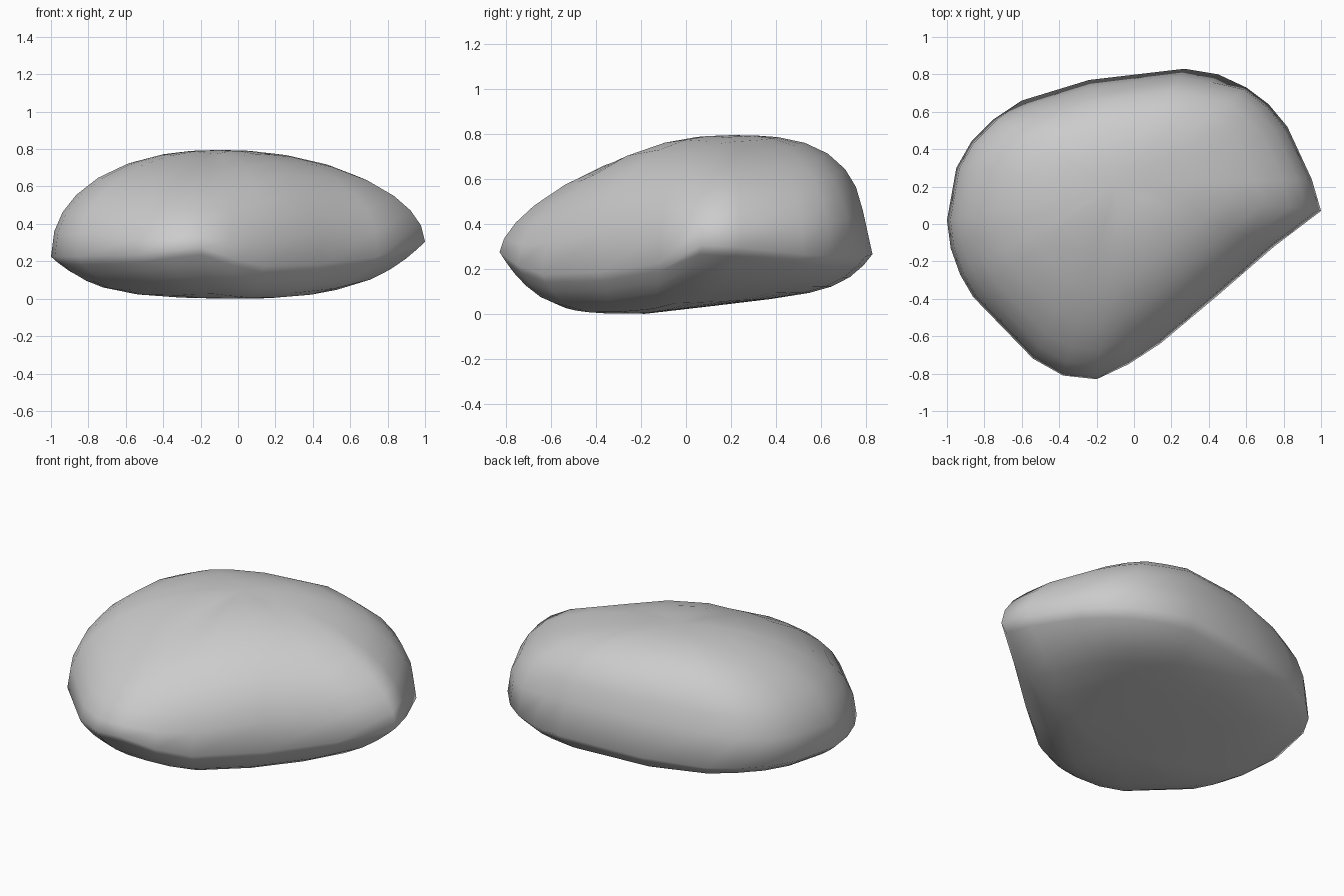
import bpy, bmesh
from mathutils import Vector

# Rim of the rock: x, y, z, roundness of the upper side, roundness of the underside
RIM = [
    (1.00, 0.07, 0.31, 1.9, 5.0), (0.95, 0.24, 0.30, 2.05, 6.0),
    (0.82, 0.52, 0.27, 2.25, 8.0), (0.72, 0.64, 0.26, 2.4, 9.0),
    (0.60, 0.73, 0.26, 2.55, 10.0), (0.45, 0.80, 0.26, 2.75, 10.0),
    (0.27, 0.83, 0.27, 2.9, 10.0), (-0.24, 0.77, 0.25, 2.9, 10.0),
    (-0.60, 0.66, 0.24, 2.7, 9.0), (-0.75, 0.56, 0.24, 2.5, 8.0),
    (-0.87, 0.44, 0.24, 2.35, 7.5), (-0.95, 0.30, 0.24, 2.3, 7.0),
    (-1.00, 0.02, 0.23, 2.2, 6.5), (-0.98, -0.13, 0.23, 2.15, 6.5),
    (-0.93, -0.27, 0.23, 2.1, 6.5), (-0.86, -0.39, 0.23, 2.1, 6.5),
    (-0.54, -0.72, 0.24, 1.8, 5.0), (-0.38, -0.81, 0.26, 1.65, 4.2),
    (-0.20, -0.83, 0.28, 1.6, 4.0), (-0.03, -0.75, 0.22, 1.8, 4.5),
    (0.14, -0.64, 0.18, 2.1, 5.5), (0.45, -0.38, 0.19, 2.4, 6.0),
    (0.75, -0.12, 0.23, 2.2, 5.5),
]
TOP = Vector((-0.10, 0.20, 0.80))
BOTTOM = Vector((-0.05, -0.18, 0.005))

bm = bmesh.new()


def ring(t, upper):
    """One loop of points at fraction t between a pole and the rim."""
    pole = TOP if upper else BOTTOM
    loop = []
    for x, y, z, a, b in RIM:
        # The upper side steps in slightly along the back ledge
        step = 0.95 if upper and t < 1 and y > 0.6 and x < 0.5 else 1
        p = pole.lerp(Vector((x, y, z)), t * step)
        if upper:
            p.z = z + (pole.z - z) * max(0, 1 - t ** a) ** (1 / a)
        else:
            # The base climbs gently towards the back and the sides
            base = pole.z + 0.115 * max(0, p.y + 0.18) + 0.065 * p.x ** 2
            p.z = base + (z - base) * t ** b
        loop.append(bm.verts.new(p))
    return loop


# Stack of loops from the underside, over the rim, to the crown
loops = [ring(t, False) for t in (0.3, 0.55, 0.72, 0.82, 0.9, 0.96)]
loops += [ring(t, True) for t in (1, 0.98, 0.93, 0.85, 0.72, 0.55, 0.35, 0.18)]
n = len(RIM)
for low, high in zip(loops, loops[1:]):
    for i in range(n):
        j = (i + 1) % n
        bm.faces.new((low[i], low[j], high[j], high[i]))

# Close both poles
for loop, pole in ((loops[0], BOTTOM), (loops[-1], TOP)):
    centre = bm.verts.new(pole)
    for i in range(n):
        bm.faces.new((loop[i], loop[(i + 1) % n], centre))
bmesh.ops.recalc_face_normals(bm, faces=bm.faces)
lowest = min(v.co.z for v in bm.verts)
for v in bm.verts:
    v.co.z -= lowest
for f in bm.faces:
    f.smooth = True

mesh = bpy.data.meshes.new("rock")
bm.to_mesh(mesh)
bm.free()
rock = bpy.data.objects.new("rock", mesh)
bpy.context.collection.objects.link(rock)
